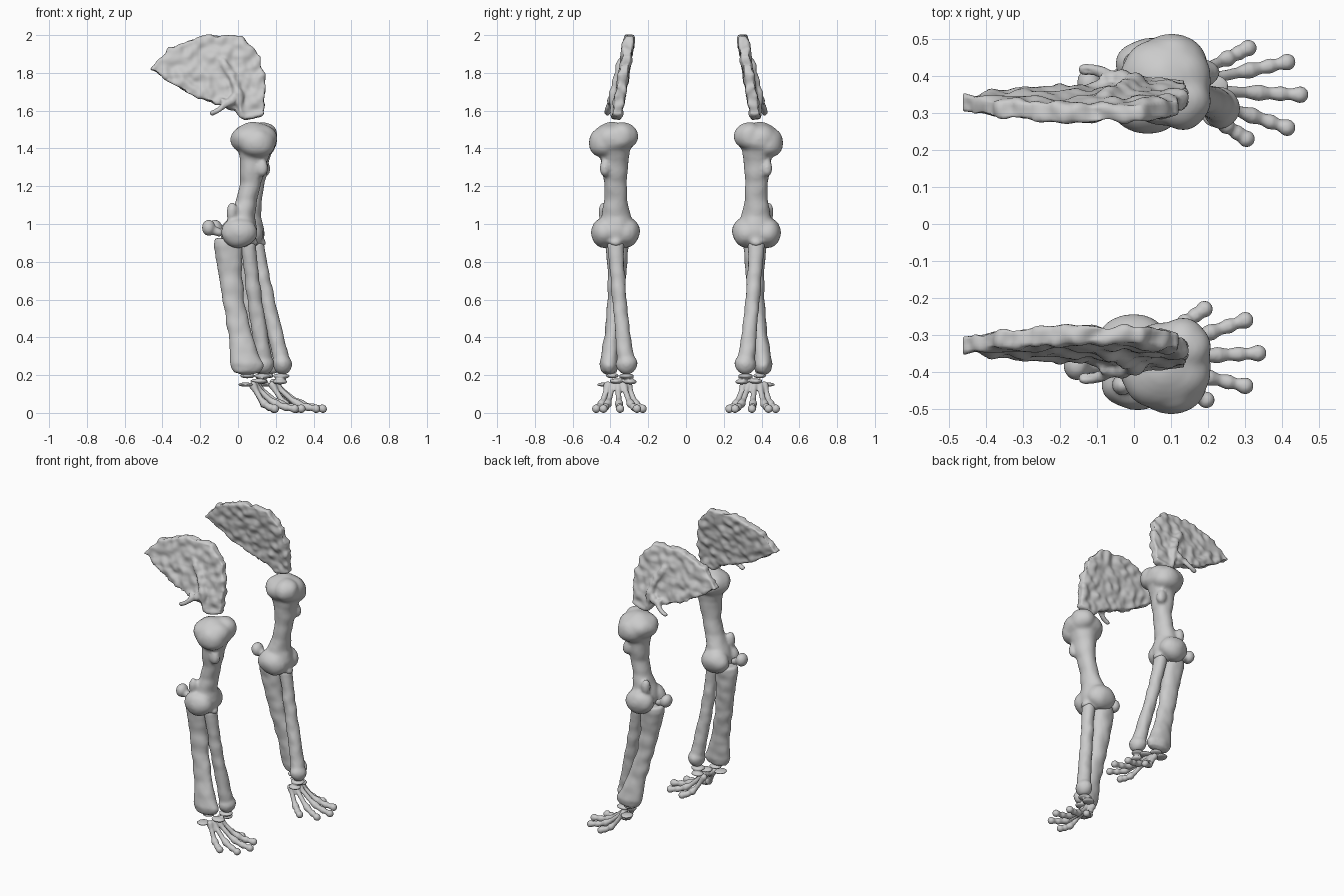
import bpy, bmesh, math
from mathutils import Vector, Matrix, noise

if "Cube" in bpy.data.objects:
    bpy.data.objects.remove(bpy.data.objects["Cube"])

bone = bpy.data.materials.new("bone_grey")
bone.use_nodes = True
bone.diffuse_color = (0.6, 0.6, 0.6, 1)
bone.node_tree.nodes["Principled BSDF"].inputs["Base Color"].default_value = (0.6, 0.6, 0.6, 1)

LEAN = 0.08       # how far the left limb swings forward per unit below the shoulder
SHOULDER = 1.44


def blob(bm, centre, radii):
    """Ellipsoid lump."""
    m = Matrix.Translation(centre) @ Matrix.Diagonal((*radii, 1))
    bmesh.ops.create_uvsphere(bm, u_segments=24, v_segments=16, radius=1, matrix=m)


def shaft(bm, rings, n=24):
    """Upright bone shaft lofted through elliptical rings (x, y, z, rx, ry)."""
    loops = []
    for x, y, z, rx, ry in rings:
        angles = [2 * math.pi * i / n for i in range(n)]
        loops.append([bm.verts.new((x + rx * math.cos(a), y + ry * math.sin(a), z)) for a in angles])
    for a, b in zip(loops, loops[1:]):
        for i in range(n):
            j = (i + 1) % n
            bm.faces.new((a[i], a[j], b[j], b[i]))
    bm.faces.new(loops[0][::-1])
    bm.faces.new(loops[-1])


def rod(bm, points):
    """Chain of tapered links (position, radius) with round joints."""
    pts = [(Vector(p), r) for p, r in points]
    for p, r in pts:
        blob(bm, p, (r, r, r))
    for (a, ra), (b, rb) in zip(pts, pts[1:]):
        d = b - a
        m = Matrix.Translation((a + b) / 2) @ d.to_track_quat('Z', 'Y').to_matrix().to_4x4()
        bmesh.ops.create_cone(bm, cap_ends=True, segments=16, radius1=ra, radius2=rb,
                              depth=d.length, matrix=m)


def finish(name, bm, voxel, rough=0.0, scale=20, smooth=4):
    """Fuse the lumps into one bone, roughen it, and make the limb on each side."""
    bmesh.ops.recalc_face_normals(bm, faces=bm.faces)
    mesh = bpy.data.meshes.new(name)
    bm.to_mesh(mesh)
    bm.free()
    raw = bpy.data.objects.new(name + "_raw", mesh)
    bpy.context.collection.objects.link(raw)
    remesh = raw.modifiers.new("fuse", 'REMESH')
    remesh.mode = 'VOXEL'
    remesh.voxel_size = voxel
    soften = raw.modifiers.new("soften", 'SMOOTH')
    soften.iterations = smooth
    deps = bpy.context.evaluated_depsgraph_get()
    right = bpy.data.meshes.new_from_object(raw.evaluated_get(deps))
    bpy.data.objects.remove(raw)
    for v, nrm in [(v, v.normal.copy()) for v in right.vertices]:
        v.co += nrm * rough * noise.noise(v.co * scale)
    right.materials.clear()
    right.materials.append(bone)
    right.polygons.foreach_set("use_smooth", [True] * len(right.polygons))
    left = right.copy()
    for v in left.vertices:
        v.co.y = -v.co.y
        v.co.x += LEAN * max(0, SHOULDER - v.co.z)
    left.flip_normals()
    for side, data in (("right_", right), ("left_", left)):
        data.name = side + name
        bpy.context.collection.objects.link(bpy.data.objects.new(side + name, data))


# Shoulder blade: tilted plate with a ridge and a hooked process on the outside
def blade_y(z):
    return -0.297 - (2 - z) * 0.165


bm = bmesh.new()
outline = [(-.465, 1.82), (-.37, 1.93), (-.27, 1.965), (-.16, 2.0), (.02, 1.995), (.12, 1.89),
           (.145, 1.73), (.135, 1.58), (.03, 1.55), (-.02, 1.6), (-.15, 1.65), (-.27, 1.69), (-.37, 1.76)]
face = bm.faces.new([bm.verts.new((x, blade_y(z) - 0.025, z)) for x, z in outline])
ext = bmesh.ops.extrude_face_region(bm, geom=[face])
bmesh.ops.translate(bm, vec=(0, 0.05, 0), verts=[v for v in ext["geom"] if isinstance(v, bmesh.types.BMVert)])
rod(bm, [((-.10, -.335, 1.88), .015), ((-.03, -.36, 1.79), .022), ((.0, -.385, 1.68), .024),
         ((.02, -.385, 1.58), .02)])
rod(bm, [((.0, -.385, 1.68), .02), ((-.06, -.405, 1.635), .016), ((-.135, -.418, 1.59), .016)])
rod(bm, [((-.05, -.40, 1.64), .014), ((-.085, -.395, 1.66), .012)])
finish("shoulder_blade", bm, 0.009, rough=0.014, scale=22, smooth=3)

# Upper arm bone: broad head, waisted shaft, two condyles
bm = bmesh.new()
shaft(bm, [(.09, -.385, 1.42, .10, .10), (.085, -.38, 1.34, .075, .075), (.068, -.373, 1.22, .058, .06),
           (.045, -.372, 1.12, .058, .06), (.02, -.372, 1.04, .07, .08), (.01, -.372, .97, .09, .10),
           (.02, -.372, .91, .07, .07), (.03, -.372, .875, .04, .04)])
blob(bm, (.085, -.385, 1.45), (.127, .118, .088))
blob(bm, (.10, -.435, 1.43), (.095, .08, .085))
blob(bm, (.135, -.335, 1.465), (.075, .08, .075))
blob(bm, (.125, -.43, 1.30), (.035, .03, .05))
blob(bm, (.0, -.315, .955), (.095, .072, .08))
blob(bm, (.005, -.43, .955), (.095, .072, .08))
blob(bm, (-.03, -.435, 1.06), (.03, .028, .055))
blob(bm, (.075, -.372, .90), (.03, .035, .022))
finish("upper_arm_bone", bm, 0.01, rough=0.006, scale=14, smooth=5)

# Elbow knob behind the joint
bm = bmesh.new()
blob(bm, (-.155, -.38, .98), (.036, .043, .043))
rod(bm, [((-.14, -.38, .97), .026), ((-.10, -.38, .955), .022)])
finish("elbow_knob", bm, 0.008)

# Thick rear forearm bone
bm = bmesh.new()
shaft(bm, [(-.035, -.365, .925, .085, .065), (-.05, -.365, .88, .078, .062), (-.043, -.365, .75, .065, .05),
           (-.025, -.372, .60, .058, .043), (.01, -.39, .42, .062, .04), (.03, -.402, .32, .075, .046),
           (.045, -.408, .26, .088, .05), (.048, -.408, .215, .07, .04)])
blob(bm, (.05, -.408, .25), (.088, .047, .05))
finish("rear_forearm_bone", bm, 0.009, rough=0.005, scale=16)

# Slender front forearm bone, crossing to the inside at the wrist
bm = bmesh.new()
shaft(bm, [(.052, -.37, .90, .042, .045), (.06, -.368, .82, .038, .04), (.085, -.355, .62, .04, .038),
           (.115, -.335, .42, .042, .04), (.135, -.32, .30, .045, .048), (.14, -.317, .23, .04, .045)])
blob(bm, (.14, -.315, .26), (.052, .058, .055))
finish("front_forearm_bone", bm, 0.009, rough=0.005, scale=16)

# Wrist bones: flattened pebbles
bm = bmesh.new()
for centre, radii in [((.05, -.39, .197), (.04, .035, .014)), ((.13, -.315, .195), (.045, .04, .014)),
                      ((.04, -.43, .15), (.04, .042, .011)), ((.11, -.37, .168), (.045, .035, .014)),
                      ((.12, -.295, .165), (.04, .035, .014))]:
    blob(bm, centre, radii)
finish("wrist_bones", bm, 0.006, smooth=2)

# Five toes fanned forward and down, knobbed at each joint
bm = bmesh.new()
toes = [((.08, -.415), (.195, -.475)), ((.09, -.39), (.30, -.437)), ((.10, -.36), (.335, -.349)),
        ((.10, -.33), (.30, -.26)), ((.08, -.305), (.19, -.23))]
profile = [(0, .145, .022), (.14, .115, .015), (.38, .068, .015), (.53, .048, .023),
           (.66, .036, .016), (.78, .030, .021), (.88, .026, .015), (1, .022, .023)]
for (bx, by), (tx, ty) in toes:
    rod(bm, [((bx + (tx - bx) * t, by + (ty - by) * t, z), r) for t, z, r in profile])
finish("toes", bm, 0.006, smooth=2)
